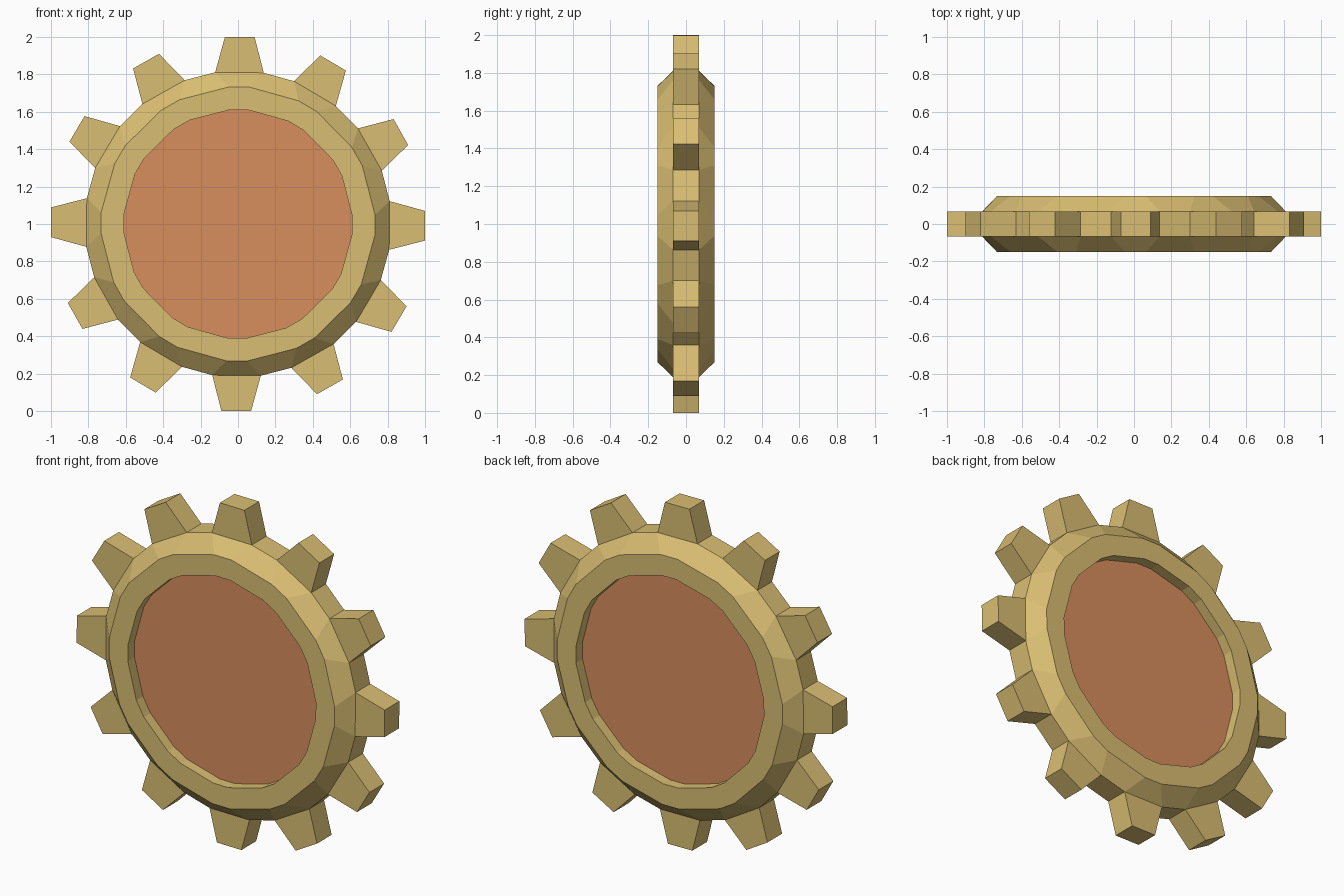
import bpy, bmesh, math

if "Cube" in bpy.data.objects:
    bpy.data.objects.remove(bpy.data.objects["Cube"])

TEETH = 12
ROT = math.radians(0.55)      # slight clockwise twist of the wheel


def material(name, rgb):
    m = bpy.data.materials.new(name)
    m.diffuse_color = (*rgb, 1)
    m.use_nodes = True
    m.node_tree.nodes["Principled BSDF"].inputs["Base Color"].default_value = m.diffuse_color
    return m


brass = material("brass tan", (0.70, 0.515, 0.17))
copper = material("copper orange", (0.69, 0.275, 0.112))


def point(r, deg, y):
    a = math.radians(deg) + ROT
    return (r * math.sin(a), y, 1 + r * math.cos(a))


def loop(bm, r, half, y):
    """Ring of vertices: one pair at +-half degrees around every tooth axis."""
    return [bm.verts.new(point(r, i * 360 / TEETH + s * half, y))
            for i in range(TEETH) for s in (-1, 1)]


def bridge(bm, a, b, skip_teeth=False):
    n = len(a)
    for i in range(n):
        if skip_teeth and i % 2 == 0:
            continue
        j = (i + 1) % n
        bm.faces.new((a[i], a[j], b[j], b[i]))


def finish(bm, name, mat):
    bmesh.ops.recalc_face_normals(bm, faces=bm.faces[:])
    me = bpy.data.meshes.new(name)
    bm.to_mesh(me)
    bm.free()
    me.materials.append(mat)
    bpy.context.collection.objects.link(bpy.data.objects.new(name, me))


# Toothed ring: wall, flat rim, chamfer, outer band and teeth
bm = bmesh.new()
profile = [(0.612, 4.6, -0.088), (0.612, 4.6, -0.15), (0.734, 4.4, -0.15),
           (0.82, 9.1, -0.068), (0.82, 9.1, 0.068), (0.734, 4.4, 0.15),
           (0.612, 4.6, 0.15), (0.612, 4.6, 0.088)]
loops = [loop(bm, *p) for p in profile]
for k in range(len(loops)):
    bridge(bm, loops[k], loops[(k + 1) % len(loops)], skip_teeth=(k == 3))
front, back = loops[3], loops[4]
tip_f = loop(bm, 1.003, 4.55, -0.068)
tip_b = loop(bm, 1.003, 4.55, 0.068)
for i in range(0, 2 * TEETH, 2):
    j = i + 1
    for quad in ((front[i], front[j], tip_f[j], tip_f[i]),
                 (back[i], back[j], tip_b[j], tip_b[i]),
                 (tip_f[i], tip_f[j], tip_b[j], tip_b[i]),
                 (front[i], tip_f[i], tip_b[i], back[i]),
                 (front[j], tip_f[j], tip_b[j], back[j])):
        bm.faces.new(quad)
finish(bm, "gear_ring", brass)

# Recessed centre discs, front and back
for name, y in (("front_disc", -0.088), ("back_disc", 0.088)):
    bm = bmesh.new()
    f = bm.faces.new(loop(bm, 0.612, 4.6, y))
    me_normal_y = -1 if y < 0 else 1
    f.normal_update()
    if f.normal.y * me_normal_y < 0:
        f.normal_flip()
    me = bpy.data.meshes.new(name)
    bm.to_mesh(me)
    bm.free()
    me.materials.append(copper)
    bpy.context.collection.objects.link(bpy.data.objects.new(name, me))
